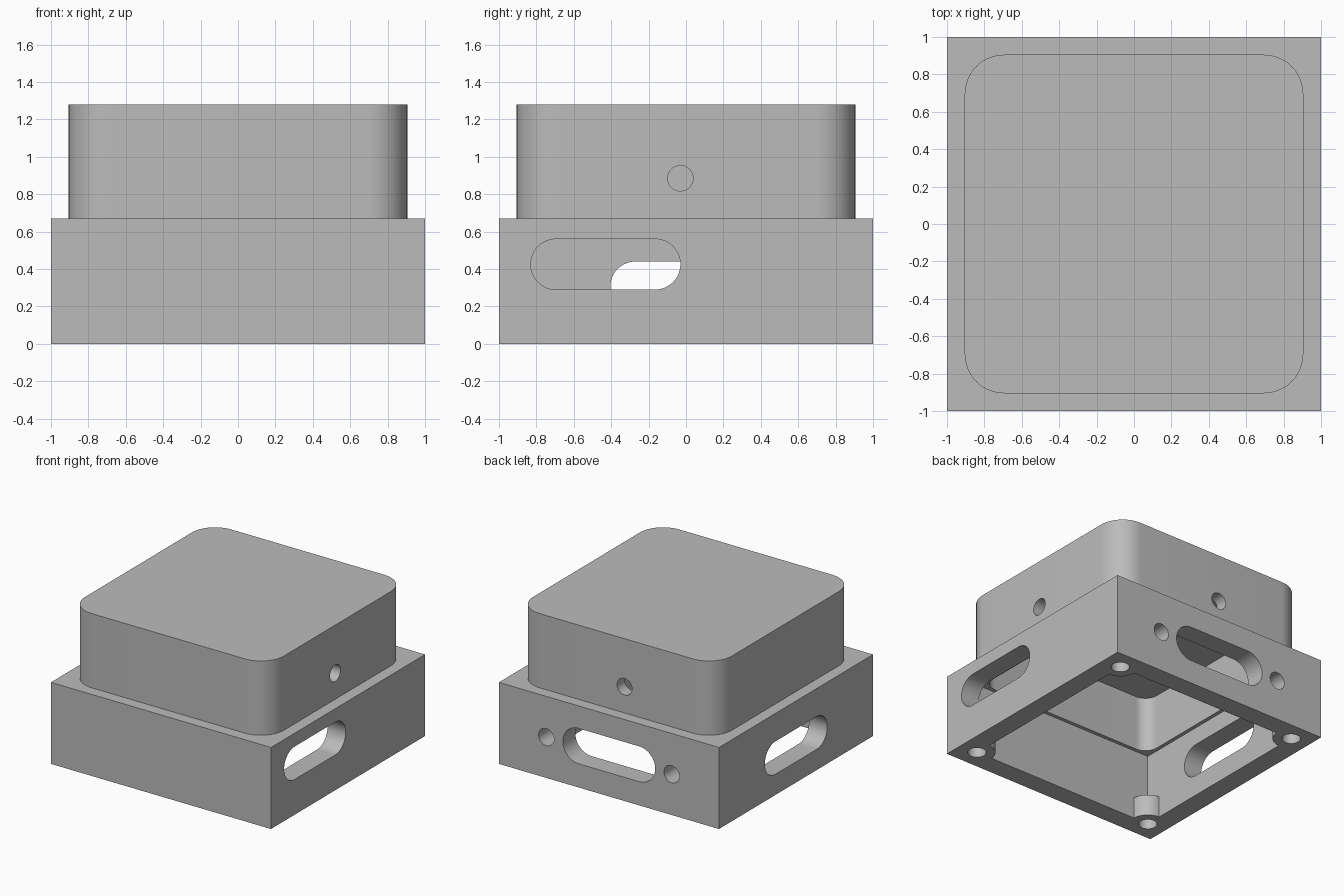
import bpy, bmesh, math
from mathutils import Matrix

if "Cube" in bpy.data.objects:
    bpy.data.objects.remove(bpy.data.objects["Cube"], do_unlink=True)

grey = bpy.data.materials.new("plain_grey")
grey.use_nodes = True
colour = (0.5, 0.5, 0.5, 1)
grey.diffuse_color = colour
grey.node_tree.nodes["Principled BSDF"].inputs["Base Color"].default_value = colour


def prism(name, width, height, radius, depth, matrix, steps=12):
    """Rounded rectangle in local XY, extruded along local Z from 0 to depth."""
    bm = bmesh.new()
    verts = []
    cx, cy = width / 2 - radius, height / 2 - radius
    for i, (sx, sy) in enumerate([(1, 1), (-1, 1), (-1, -1), (1, -1)]):
        for k in range(steps + 1 if radius else 1):
            a = math.pi / 2 * (i + k / steps)
            verts.append(bm.verts.new((sx * cx + radius * math.cos(a),
                                       sy * cy + radius * math.sin(a), 0)))
    bm.faces.new(verts)
    bmesh.ops.remove_doubles(bm, verts=bm.verts[:], dist=1e-5)
    out = bmesh.ops.extrude_face_region(bm, geom=bm.faces[:])
    top = [g for g in out["geom"] if isinstance(g, bmesh.types.BMVert)]
    bmesh.ops.translate(bm, verts=top, vec=(0, 0, depth))
    bmesh.ops.transform(bm, matrix=matrix, verts=bm.verts[:])
    bmesh.ops.recalc_face_normals(bm, faces=bm.faces[:])
    mesh = bpy.data.meshes.new(name)
    bm.to_mesh(mesh)
    bm.free()
    mesh.materials.append(grey)
    ob = bpy.data.objects.new(name, mesh)
    bpy.context.collection.objects.link(ob)
    return ob


def combine(target, tool, operation):
    """Apply an exact boolean and discard the tool."""
    mod = target.modifiers.new("boolean", "BOOLEAN")
    mod.operation, mod.object, mod.solver = operation, tool, "EXACT"
    bpy.context.view_layer.update()
    graph = bpy.context.evaluated_depsgraph_get()
    mesh = bpy.data.meshes.new_from_object(target.evaluated_get(graph))
    target.modifiers.clear()
    target.data = mesh
    bpy.data.objects.remove(tool, do_unlink=True)


def upright(x, y, z):
    return Matrix.Translation((x, y, z))


def side_cut(side, along, z, length, height):
    """Slot or round hole through one wall; side is +x, -x or +y."""
    turn = {"+x": 0, "+y": math.pi / 2, "-x": math.pi}[side]
    # local X runs along the wall, local Y is up, local Z points outwards
    face = Matrix(((0, 0, 1, 0.6), (1, 0, 0, along), (0, 1, 0, z), (0, 0, 0, 1)))
    tool = prism("wall_cutter", length, height, height / 2, 0.6,
                 Matrix.Rotation(turn, 4, "Z") @ face)
    combine(housing, tool, "DIFFERENCE")


# Square base with the rounded upper cover
housing = prism("housing", 2, 2, 0, 0.67, upright(0, 0, 0))
combine(housing, prism("cover", 1.81, 1.81, 0.21, 0.68, upright(0, 0, 0.6)), "UNION")

# Base cavity, leaving short screw posts in the corners
corners = [(sx * 0.84, sy * 0.84) for sx in (-1, 1) for sy in (-1, 1)]
cavity = prism("cavity", 1.67, 1.67, 0, 0.785, upright(0, 0, -0.2))
for x, y in corners:
    post = prism("post", 0.28, 0.28, 0.14, 0.475, upright(x, y, -0.3))
    combine(cavity, post, "DIFFERENCE")
combine(housing, cavity, "DIFFERENCE")

# Cover cavity
combine(housing, prism("cover_cavity", 1.61, 1.61, 0.11, 0.54, upright(0, 0, 0.5)),
        "DIFFERENCE")

# Screw holes in the posts
for x, y in corners:
    hole = prism("screw_hole", 0.14, 0.14, 0.07, 0.26, upright(x, y, -0.1))
    combine(housing, hole, "DIFFERENCE")

# Wall slots
side_cut("+x", -0.43, 0.425, 0.8, 0.27)
side_cut("-x", 0, 0.305, 0.81, 0.27)
side_cut("+y", 0, 0.34, 0.84, 0.29)

# Round holes: two beside the back slot, two in the cover
for along in (-0.57, 0.57):
    side_cut("+y", along, 0.335, 0.14, 0.14)
side_cut("+y", 0.075, 0.885, 0.136, 0.136)
side_cut("+x", -0.03, 0.885, 0.136, 0.136)

# Smooth the round walls, keep the edges sharp
bpy.ops.object.select_all(action="DESELECT")
housing.select_set(True)
bpy.context.view_layer.objects.active = housing
bpy.ops.object.shade_smooth_by_angle(angle=math.radians(30))
